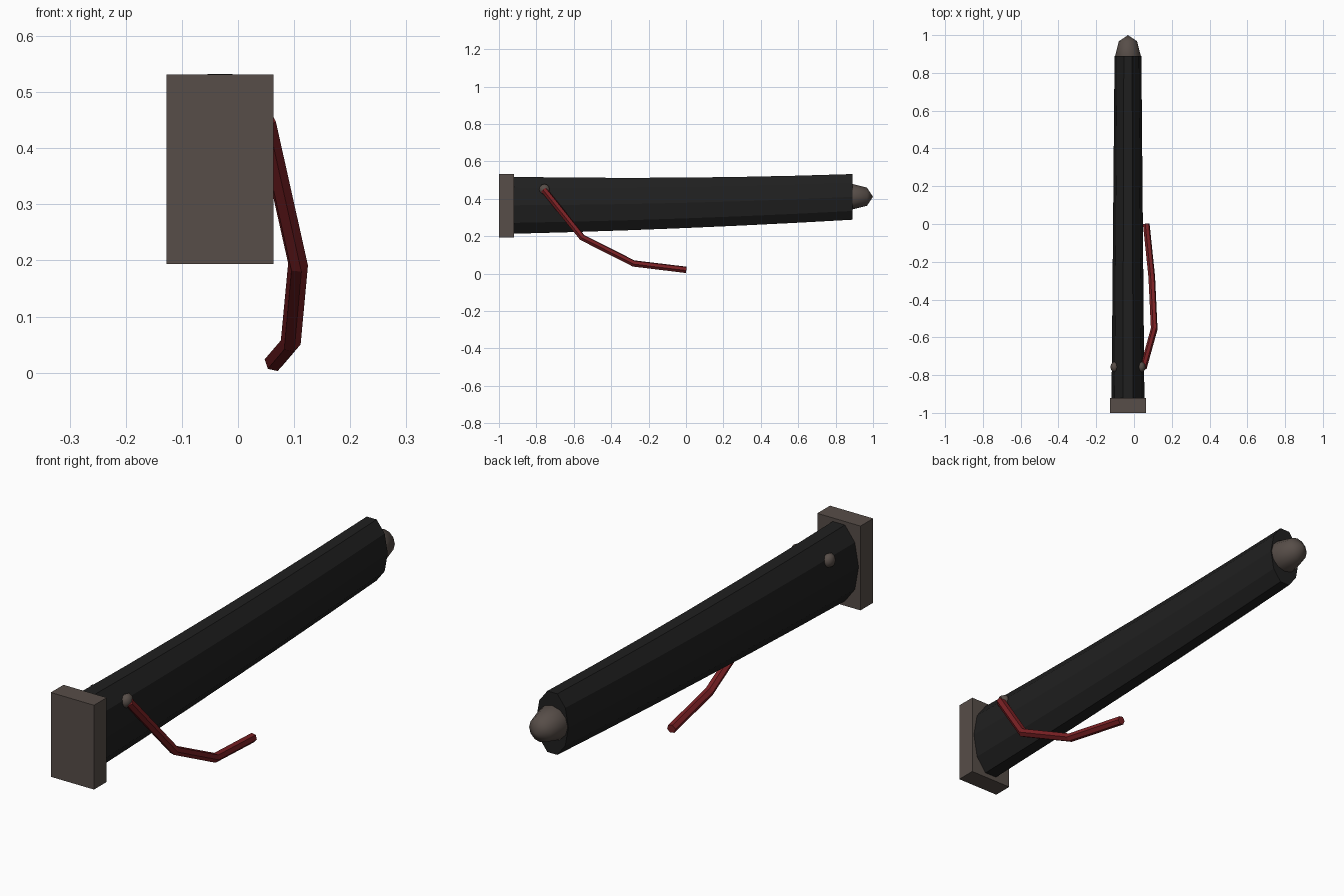
import bpy, bmesh, math

if "Cube" in bpy.data.objects:
    bpy.data.objects.remove(bpy.data.objects["Cube"])

CX = -0.032  # centre line of the case


def material(name, r, g, b):
    m = bpy.data.materials.new(name)
    m.diffuse_color = (r, g, b, 1)
    m.use_nodes = True
    m.node_tree.nodes["Principled BSDF"].inputs["Base Color"].default_value = m.diffuse_color
    return m


black = material("black lacquer", 0.014, 0.014, 0.014)
taupe = material("dull metal", 0.095, 0.075, 0.065)
red = material("red cord", 0.2, 0.015, 0.018)


def finish(name, bm, mat):
    bmesh.ops.recalc_face_normals(bm, faces=bm.faces[:])
    me = bpy.data.meshes.new(name)
    bm.to_mesh(me)
    bm.free()
    me.materials.append(mat)
    ob = bpy.data.objects.new(name, me)
    bpy.context.collection.objects.link(ob)
    return ob


def ball(name, loc, size, segs, rings, mat):
    bm = bmesh.new()
    bmesh.ops.create_uvsphere(bm, u_segments=segs, v_segments=rings, radius=1)
    for v in bm.verts:  # pole along y
        x, y, z = v.co
        v.co = (loc[0] + x * size[0], loc[1] + z * size[1], loc[2] + y * size[2])
    for f in bm.faces:
        f.smooth = True
    return finish(name, bm, mat)


# Case: ten-sided tapering tube with a slight upward curve
def quad(y, a, b, c):
    t = (y + 0.92) / 1.81
    return a * (1 - t) * (1 - 2 * t) + 4 * b * t * (1 - t) + c * t * (2 * t - 1)


bm = bmesh.new()
rings = []
N = 10
for i in range(7):
    y = -0.92 + 1.81 * i / 6
    top = quad(y, 0.517, 0.513, 0.532)
    bot = quad(y, 0.213, 0.243, 0.288)
    rx = 0.087 - 0.016 * i / 6
    rz = (top - bot) / 2 / math.sin(math.radians(72))
    rings.append([bm.verts.new((CX + rx * math.cos(2 * math.pi * k / N), y,
                                (top + bot) / 2 + rz * math.sin(2 * math.pi * k / N)))
                  for k in range(N)])
for a, b in zip(rings, rings[1:]):
    for k in range(N):
        bm.faces.new((a[k], a[(k + 1) % N], b[(k + 1) % N], b[k]))
bm.faces.new(rings[0])
bm.faces.new(rings[-1])
finish("case", bm, black)

# End block
bm = bmesh.new()
bmesh.ops.create_cube(bm, size=1)
for v in bm.verts:
    v.co = (CX + v.co.x * 0.191, -0.96 + v.co.y * 0.08, 0.3625 + v.co.z * 0.337)
finish("end_block", bm, taupe)

# Rounded tip
ball("tip", (CX, 0.89, 0.411), (0.068, 0.11, 0.068), 12, 4, taupe)

# Side knobs
for side, name in ((1, "right_knob"), (-1, "left_knob")):
    ball(name, (CX + side * 0.071, -0.757, 0.45), (0.022, 0.028, 0.029), 8, 6, taupe)

# Hanging cord
cu = bpy.data.curves.new("cord", 'CURVE')
cu.dimensions = '3D'
cu.bevel_depth = 0.018
cu.bevel_resolution = 1
cu.use_fill_caps = True
sp = cu.splines.new('POLY')
pts = [(0.05, -0.76, 0.448), (0.107, -0.555, 0.193), (0.094, -0.28, 0.054), (0.065, 0.0, 0.02)]
sp.points.add(len(pts) - 1)
for p, co in zip(sp.points, pts):
    p.co = (*co, 1)
sp.use_smooth = False
cu.materials.append(red)
bpy.context.collection.objects.link(bpy.data.objects.new("cord", cu))
